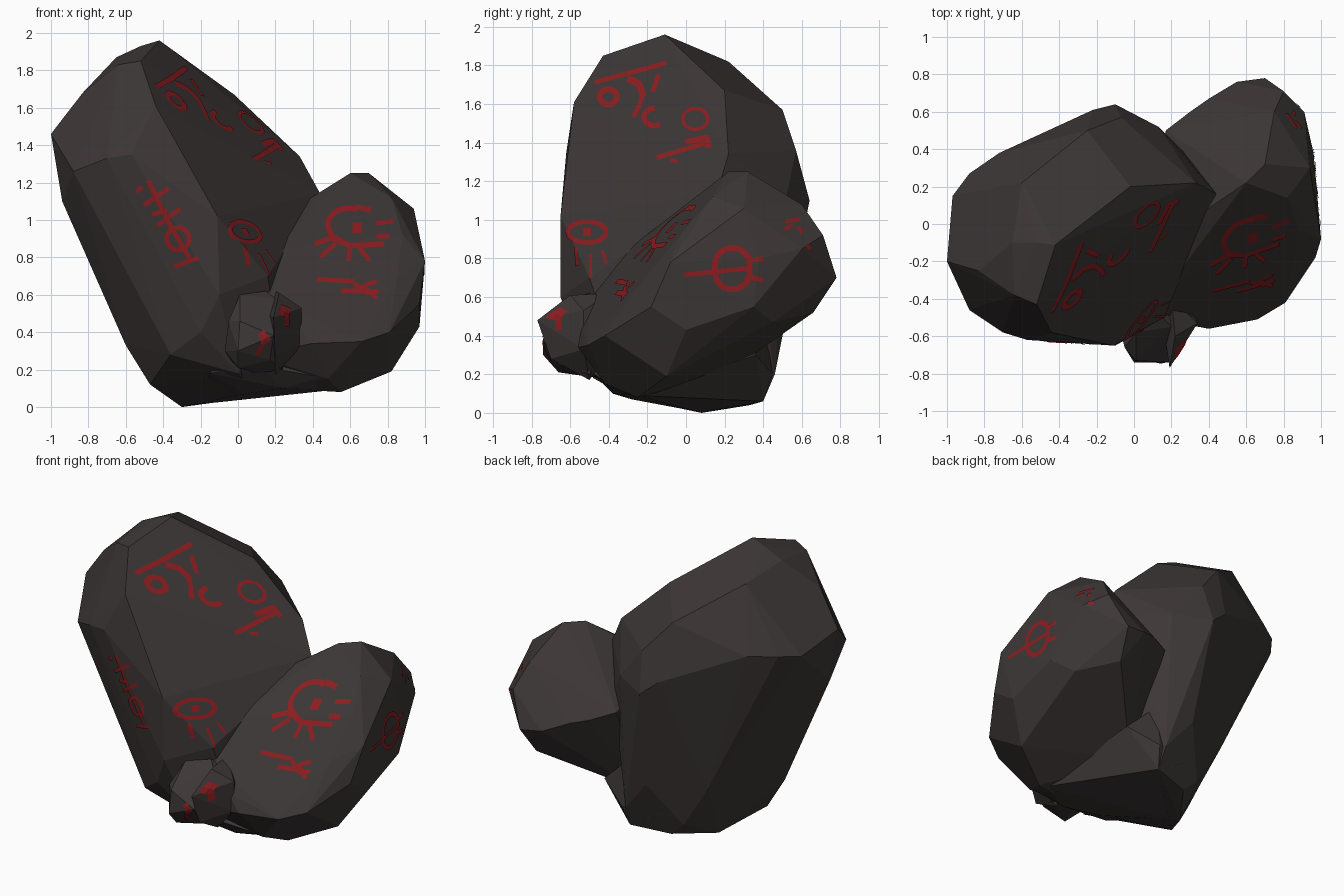
import bpy, bmesh, math
from mathutils import Vector
from mathutils.bvhtree import BVHTree


def material(name, rgb):
    m = bpy.data.materials.new(name)
    m.diffuse_color = (*rgb, 1)
    return m


STONE = material("dark stone", (0.046, 0.038, 0.037))
PAINT = material("red paint", (0.26, 0.012, 0.014))


def to_object(bm, name, mat):
    me = bpy.data.meshes.new(name)
    bm.to_mesh(me)
    me.materials.append(mat)
    ob = bpy.data.objects.new(name, me)
    bpy.context.collection.objects.link(ob)
    return ob


def rock(name, pts):
    """Faceted boulder: convex hull of its corner points."""
    bm = bmesh.new()
    for p in pts:
        bm.verts.new(p)
    bmesh.ops.convex_hull(bm, input=bm.verts[:])
    bmesh.ops.delete(bm, geom=[v for v in bm.verts if not v.link_faces], context='VERTS')
    bmesh.ops.dissolve_limit(bm, angle_limit=math.radians(4), verts=bm.verts[:], edges=bm.edges[:])
    bmesh.ops.recalc_face_normals(bm, faces=bm.faces[:])
    tree = BVHTree.FromBMesh(bm)
    to_object(bm, name, STONE)
    bm.free()
    return tree


def arc(cx, cy, rx, ry, a0=0, a1=360, n=16):
    return [(cx + rx * math.cos(math.radians(a0 + (a1 - a0) * i / n)),
             cy + ry * math.sin(math.radians(a0 + (a1 - a0) * i / n))) for i in range(n + 1)]


def glyph(name, tree, side, strokes, width=0.024):
    """Thin painted ribbons projected onto a rock from the front or the right."""
    def hit(p):
        if side == 'front':
            o, d = Vector((p.x, -3, p.y)), Vector((0, 1, 0))
        else:
            o, d = Vector((3, p.x, p.y)), Vector((-1, 0, 0))
        loc, nor, _, _ = tree.ray_cast(o, d)
        return (loc + nor * 0.005, d) if loc else None

    bm = bmesh.new()
    for s in strokes:
        w = width
        if isinstance(s[0], (int, float)):      # optional own width
            w, s = s[0], s[1]
        path = []
        for a, b in zip(s, s[1:]):
            a, b = Vector(a), Vector(b)
            n = max(1, int((b - a).length / 0.02))
            path += [a.lerp(b, i / n) for i in range(n)]
        path.append(Vector(s[-1]))
        last = None
        for i, p in enumerate(path):
            t = path[min(i + 1, len(path) - 1)] - path[max(i - 1, 0)]
            if t.length < 1e-6:
                t = path[1] - path[0]
            t.normalize()
            off = Vector((-t.y, t.x)) * w / 2
            row = [hit(p + off * k) for k in (-1, 0, 1)]
            if None in row:
                last = None
                continue
            d = row[0][1]
            row = [bm.verts.new(r[0]) for r in row]
            if last:
                for k in (0, 1):
                    f = bm.faces.new((last[k], row[k], row[k + 1], last[k + 1]))
                    f.normal_update()
                    if f.normal.dot(d) > 0:
                        f.normal_flip()
            last = row
    to_object(bm, name, PAINT)
    bm.free()


# Tall leaning boulder
tall = rock("tall_boulder", [
    (-.42, -.11, 1.96), (-.52, -.1, 1.93), (-.02, .2, 1.67), (.33, .22, 1.34), (.44, .16, 1.14),
    (-.52, -.43, 1.85), (-.64, -.38, 1.83), (-.65, -.1, 1.87), (-.6, .22, 1.82), (-.44, .3, 1.74),
    (-.83, -.25, 1.68), (-.44, -.58, 1.61), (-.57, -.62, 1.35), (-.7, -.58, 1.33), (-.88, -.46, 1.26),
    (-1, -.2, 1.46), (-.97, .15, 1.4), (-.88, .27, 1.42), (-.72, .38, 1.42), (-.25, .5, 1.57),
    (-.07, .57, 1.36), (-.22, .61, 1.2), (-.1, .64, 1.1), (.13, .52, 1.12), (.3, .35, .9),
    (-.94, -.2, 1.1), (-.72, -.25, .7), (-.6, -.2, .33), (-.11, -.65, 1.02), (-.1, -.65, .6),
    (-.2, -.58, .4), (-.36, -.48, .28), (-.47, -.2, .12), (-.3, .08, 0), (-.12, .33, .04),
    (.14, .4, .06), (.13, .46, .2), (-.05, .5, .42), (.07, -.3, .08), (0, -.48, .18),
    (.16, -.5, .7), (.2, -.4, .4), (-.72, .26, 1.05), (-.4, .34, .42), (-.22, .34, .13)])

# Squat leaning boulder on the right
squat = rock("squat_boulder", [
    (.6, .22, 1.25), (.7, .32, 1.25), (.44, .12, 1.13), (.82, .14, 1.12), (.94, .3, 1.06),
    (.75, .6, 1.08), (.7, .78, .7), (.55, .76, .72), (.91, .6, .85), (.8, .71, .92),
    (.96, .38, .8), (1, -.08, .78), (.97, 0, .43), (.96, .35, .55), (.97, -.18, .55),
    (.81, -.42, .4), (.66, -.51, .35), (.4, -.56, .34), (.3, -.54, .45), (.12, -.5, .6),
    (.2, -.31, .84), (.2, -.05, 1.0), (.55, -.25, .08), (.82, -.1, .19), (.2, -.3, .1),
    (.88, -.03, .92), (.85, -.22, .69), (.2, .2, .2), (.5, .45, .42), (.85, .45, .47),
    (.17, .5, .85), (.3, .6, .8), (.66, .66, .52), (.48, -.42, .15), (.08, -.5, .28), (.4, .67, .78)])

# Low foot that bridges the two boulders
rock("foot_stone", [
    (.5, -.25, .09), (.25, -.38, .1), (.04, -.28, .07), (-.25, .04, .01), (.14, .4, .06),
    (.17, .45, .2), (.36, .36, .3), (-.1, .4, .2), (.1, -.5, .22), (-.15, -.45, .18),
    (.1, -.3, .5), (.45, -.42, .16), (.15, .4, .5)])

# Two small shards leaning on the front
shard_left = rock("front_shard_left", [
    (-.07, -.58, .3), (-.05, -.66, .46), (.01, -.73, .46), (0, -.74, .3), (.01, -.58, .6),
    (.15, -.5, .62), (.19, -.74, .38), (.17, -.66, .25), (.1, -.45, .18), (.2, -.55, .58),
    (-.04, -.45, .25), (.05, -.4, .55), (.0, -.66, .21), (.22, -.4, .55), (.24, -.5, .2)])
shard_right = rock("front_shard_right", [
    (.19, -.77, .48), (.22, -.6, .61), (.34, -.53, .53), (.34, -.53, .33), (.2, -.7, .28),
    (.2, -.5, .17), (.15, -.5, .5), (.28, -.35, .4), (.2, -.4, .62)])

# Painted signs on the inner face of the tall boulder
glyph("inner_face_signs", tall, 'right', [
    [(-.47, 1.71), (-.1, 1.81)],
    (.03, arc(-.4, 1.635, .045, .04)),
    (.035, [(-.3, 1.73), (-.24, 1.7), (-.22, 1.64)]), [(-.22, 1.65), (-.24, 1.59), (-.27, 1.53)],
    [(-.14, 1.75), (-.17, 1.66)],
    (.028, arc(-.16, 1.53, .055, .045, 90, 300)),
    (.018, arc(.05, 1.52, .065, .055)),
    [(-.15, 1.32), (.12, 1.4)], (.03, [(.0, 1.4), (.11, 1.425), (.12, 1.37)]),
    (.016, [(-.08, 1.31), (-.04, 1.3)])])
glyph("inner_face_weeping_eye", tall, 'right', [
    arc(-.51, .935, .1, .055), (.04, [(-.53, .935), (-.49, .935)]),
    (.014, [(-.57, .86), (-.56, .76)]), (.014, [(-.49, .82), (-.49, .7)]),
    (.014, [(-.43, .84), (-.41, .77)])])

# Painted sign on the front face of the tall boulder
glyph("front_face_sign", tall, 'front', [
    [(-.48, 1.21), (-.37, .99), (-.25, .78)], [(-.54, 1.15), (-.51, 1.18)],
    [(-.5, 1.08), (-.37, 1.17)], [(-.46, 1.03), (-.38, 1.05)], [(-.43, .97), (-.31, 1.06)],
    arc(-.32, .9, .06, .06), [(-.34, .75), (-.21, .8)]])

# Painted face on the squat boulder
glyph("squat_front_eye", squat, 'front', [
    (.028, [(.71, 1.05), (.64, 1.065)] + arc(.59, .97, .11, .09, 70, 250)),
    (.028, [(.41, .87), (.5, .9), (.6, .86), (.78, .87)]), (.055, [(.61, .955), (.66, .955)]),
    [(.74, .98), (.83, .99)], [(.74, .91), (.81, .91)],
    [(.52, .87), (.44, .8)], [(.6, .86), (.59, .78)], [(.65, .85), (.7, .78)]])
glyph("squat_front_mouth", squat, 'front', [
    [(.42, .68), (.62, .67)], [(.68, .65), (.74, .67)], [(.55, .62), (.75, .615)],
    [(.62, .66), (.7, .6)], [(.66, .65), (.74, .58)]])

# Painted signs on the right side of the squat boulder
glyph("squat_side_ring", squat, 'right', [
    (.03, arc(.24, .73, .09, .09, 180, 360) + arc(.24, .765, .09, .09, 0, 180) + [(.15, .73)]),
    [(-.01, .715), (.33, .75)], [(.33, .79), (.4, .8)], [(.33, .7), (.4, .69)]])
glyph("squat_back_sign", squat, 'right', [
    [(.51, .99), (.59, 1.0)], [(.51, .95), (.55, .97)], [(.58, .96), (.6, .93)],
    [(.62, .87), (.64, .85)]], .02)

# Paint marks on the shards
glyph("shard_left_mark", shard_left, 'front', [
    (.04, [(.12, .4), (.16, .35)]), [(.14, .36), (.1, .28)]])
glyph("shard_right_mark", shard_right, 'front', [
    (.055, [(.22, .52), (.27, .5)]), [(.26, .5), (.26, .43)]])
